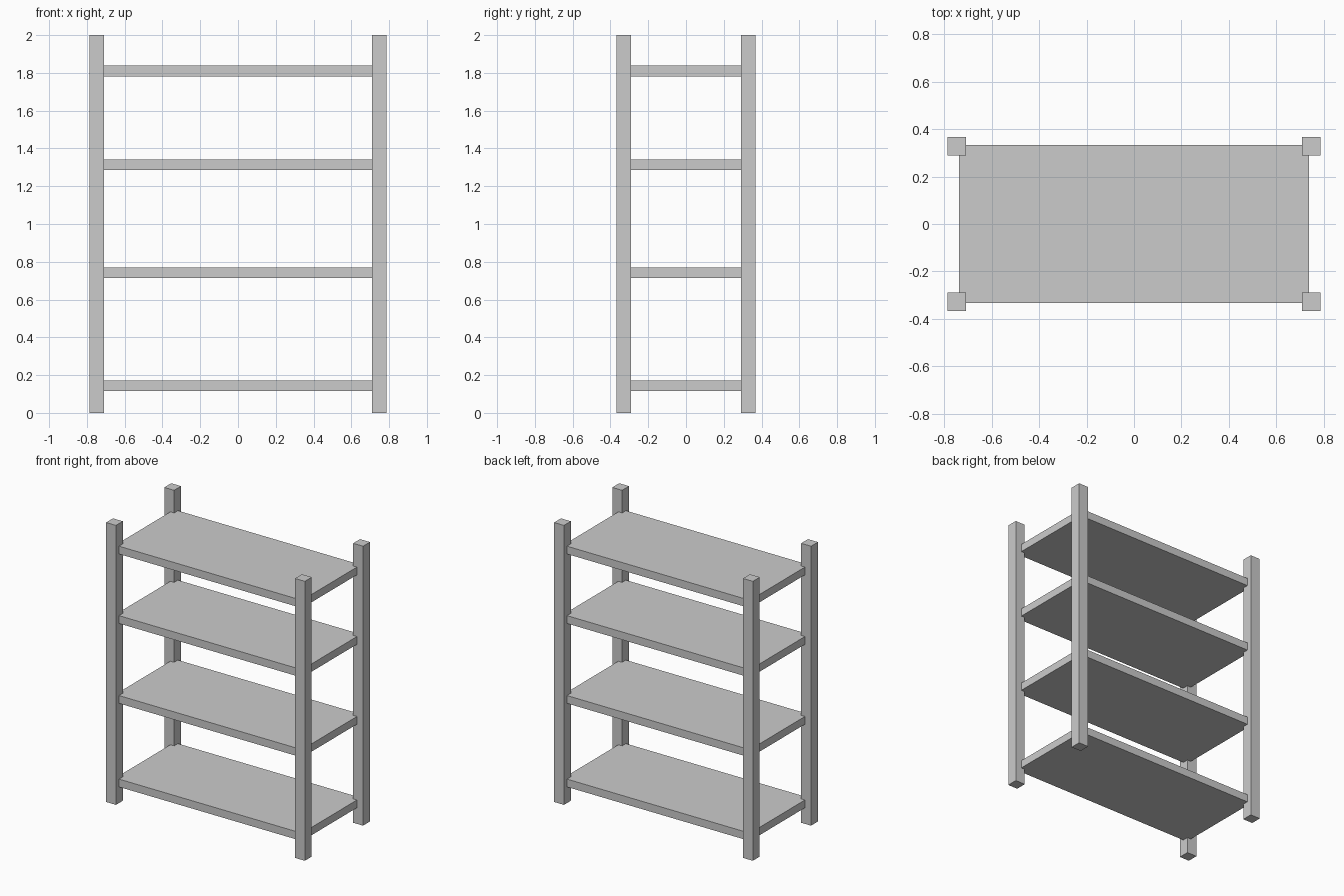
import bpy

if "Cube" in bpy.data.objects:
    bpy.data.objects.remove(bpy.data.objects["Cube"])

def box(name, lo, hi):
    bpy.ops.mesh.primitive_cube_add(size=1, location=[(a + b) / 2 for a, b in zip(lo, hi)])
    ob = bpy.context.object
    ob.name = name
    ob.scale = [b - a for a, b in zip(lo, hi)]
    bpy.ops.object.transform_apply(location=False, rotation=False, scale=True)
    return ob

# Four corner posts
PX, PY, W = 0.748, 0.329, 0.039
for side, sx in (("left", -1), ("right", 1)):
    for end, sy in (("front", -1), ("back", 1)):
        x, y = sx * PX, sy * PY
        box(f"{end}_{side}_post", (x - W, y - W, 0), (x + W, y + W, 2))

# Shelf boards, let into the posts at their corners
for i, z in enumerate((0.115, 0.713, 1.285, 1.782), 1):
    box(f"shelf_{i}", (-0.739, -0.333, z), (0.739, 0.333, z + 0.056))
